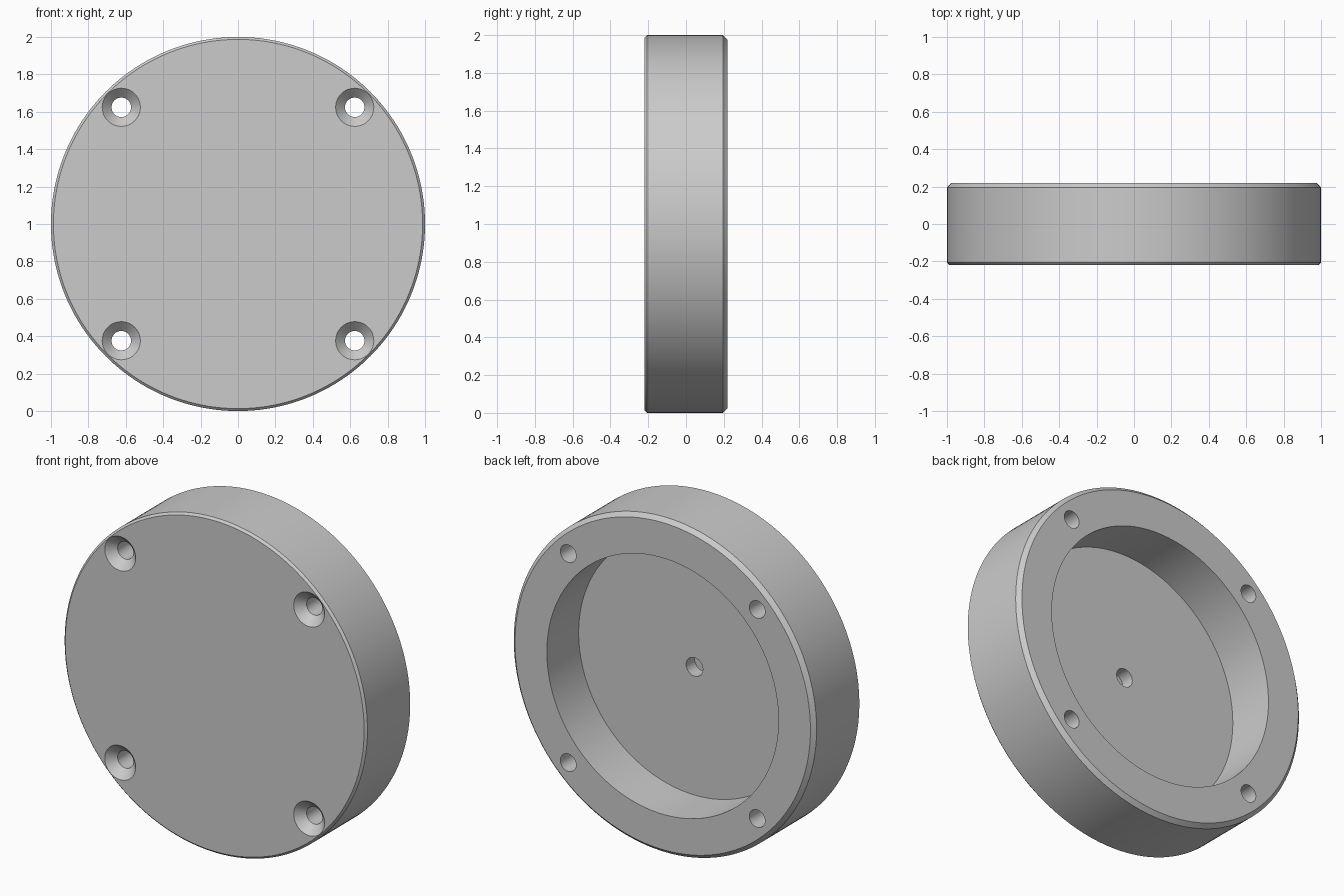
import bpy, bmesh
from math import cos, sin, tau, radians

cube = bpy.data.objects.get("Cube")
if cube:
    bpy.data.objects.remove(cube)

grey = bpy.data.materials.new("plain grey")
grey.use_nodes = True
colour = (0.6, 0.6, 0.6, 1)
grey.diffuse_color = colour
grey.node_tree.nodes["Principled BSDF"].inputs["Base Color"].default_value = colour


def turned(name, profile, centre, sides):
    """Solid turned about the y axis from (radius, y) points, capped at both ends."""
    bm = bmesh.new()
    rings = []
    for r, y in profile:
        rings.append([bm.verts.new((r * cos(tau * i / sides), y, r * sin(tau * i / sides)))
                      for i in range(sides)])
    for a, b in zip(rings, rings[1:]):
        for i in range(sides):
            j = (i + 1) % sides
            bm.faces.new((a[i], a[j], b[j], b[i]))
    bm.faces.new(rings[0])
    bm.faces.new(rings[-1])
    bmesh.ops.recalc_face_normals(bm, faces=bm.faces)
    mesh = bpy.data.meshes.new(name)
    bm.to_mesh(mesh)
    bm.free()
    mesh.materials.append(grey)
    obj = bpy.data.objects.new(name, mesh)
    obj.location = centre
    bpy.context.collection.objects.link(obj)
    return obj


half = 0.22          # half thickness
front_bevel, back_bevel = 0.013, 0.024
recess_floor = -0.08
pilot = 0.055        # radius of the blind centre hole

# Disc with chamfered rims, a round recess in the back and a blind centre hole
disc = turned("round_cover", [
    (1 - front_bevel, -half),
    (1, -half + front_bevel),
    (1, half - back_bevel),
    (1 - back_bevel, half),
    (0.765, half),
    (0.765, recess_floor),
    (pilot, recess_floor),
    (pilot, recess_floor - 0.08),
], (0, 0, 1), 160)

# Four countersunk screw holes
bore, sink = 0.052, 0.102
cutters = []
for sx in (-1, 1):
    for sz in (-1, 1):
        cutter = turned("screw_hole_cutter", [
            (sink, -half - 0.1),
            (sink, -half),
            (bore, -half + sink - bore),
            (bore, half + 0.1),
        ], (0.624 * sx, 0, 1 + 0.624 * sz), 48)
        cutter.hide_render = True
        cutters.append(cutter)
        cut = disc.modifiers.new("screw_hole", "BOOLEAN")
        cut.operation = "DIFFERENCE"
        cut.solver = "EXACT"
        cut.object = cutter

# Apply the cuts and clear the cutters away
bpy.ops.object.select_all(action="DESELECT")
disc.select_set(True)
bpy.context.view_layer.objects.active = disc
for name in [m.name for m in disc.modifiers]:
    bpy.context.view_layer.update()
    bpy.ops.object.modifier_apply(modifier=disc.modifiers[0].name)
for cutter in cutters:
    bpy.data.objects.remove(cutter)
bpy.ops.object.shade_smooth_by_angle(angle=radians(30))
